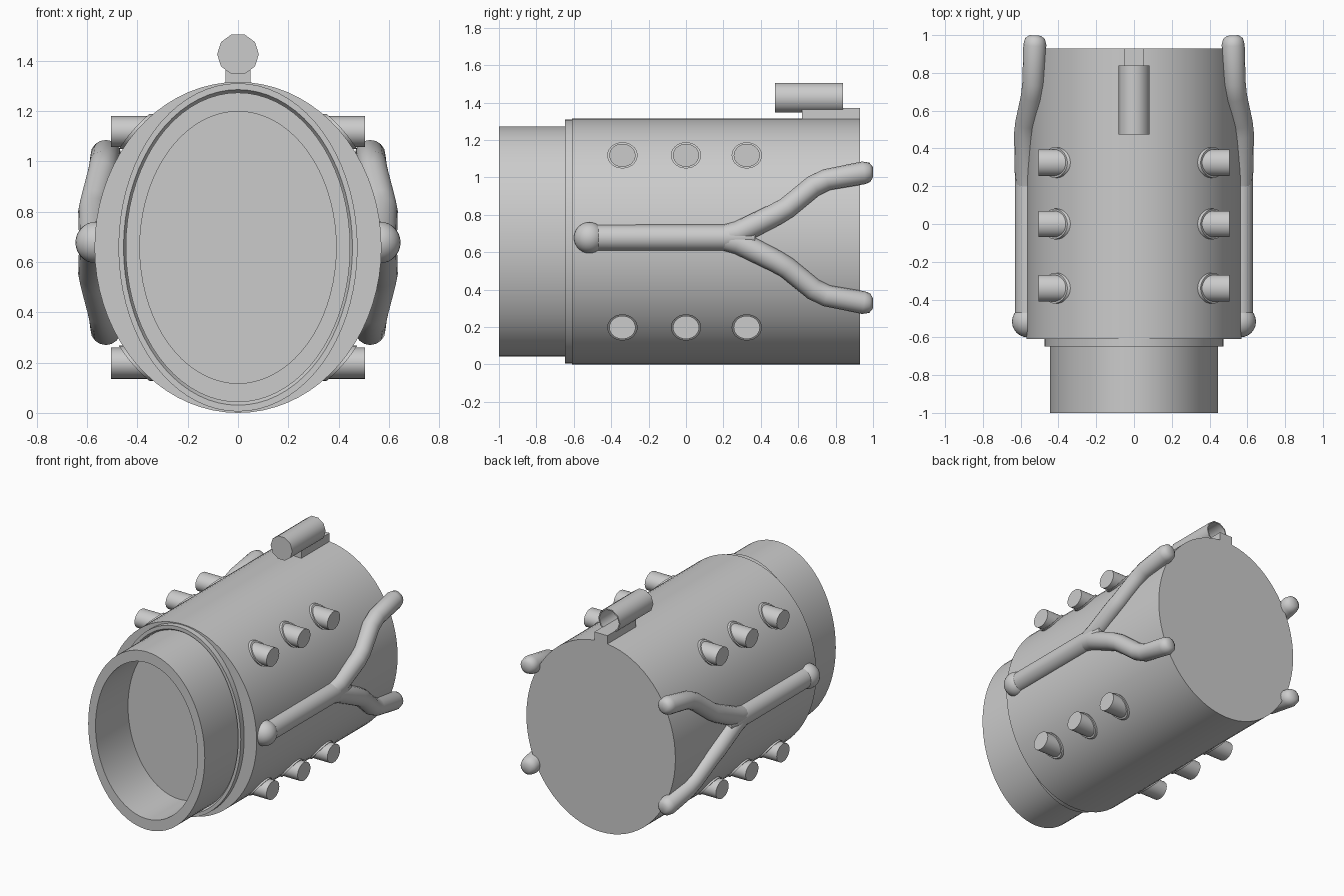
import bpy, bmesh, math
from mathutils import Vector

if "Cube" in bpy.data.objects:
    bpy.data.objects.remove(bpy.data.objects["Cube"])

CZ = 0.6575            # height of the body axis
RX, RZ = 0.57, 0.6575  # body ellipse radii


def finish(name, bm, mirror=False, angle=35):
    bmesh.ops.recalc_face_normals(bm, faces=bm.faces[:])
    me = bpy.data.meshes.new(name)
    bm.to_mesh(me)
    bm.free()
    ob = bpy.data.objects.new(name, me)
    bpy.context.collection.objects.link(ob)
    bpy.ops.object.select_all(action='DESELECT')
    ob.select_set(True)
    bpy.context.view_layer.objects.active = ob
    bpy.ops.object.shade_smooth_by_angle(angle=math.radians(angle))
    if mirror:
        mod = ob.modifiers.new("mirror_x", 'MIRROR')
        mod.use_clip = False
        mod.use_mirror_merge = False
    return ob


def add_loft(bm, rings):
    """Skin a list of equal-length point rings and cap both ends."""
    loops = [[bm.verts.new(p) for p in ring] for ring in rings]
    n = len(loops[0])
    for a, b in zip(loops, loops[1:]):
        for i in range(n):
            j = (i + 1) % n
            bm.faces.new((a[i], a[j], b[j], b[i]))
    bm.faces.new(loops[0])
    bm.faces.new(loops[-1])


def oval(y, rx, rz, z=CZ, n=72):
    return [(rx * math.cos(2 * math.pi * i / n), y, z + rz * math.sin(2 * math.pi * i / n))
            for i in range(n)]


def add_pipe(bm, path, n=16):
    """Sweep a round section along (x, y, z, radius) points."""
    pts = [Vector(p[:3]) for p in path]
    rings = []
    for k, p in enumerate(pts):
        d1 = (p - pts[max(k - 1, 0)]).normalized()
        d2 = (pts[min(k + 1, len(pts) - 1)] - p).normalized()
        t = (d1 + d2).normalized()
        u = t.cross(Vector((1, 0, 0))).normalized()
        v = t.cross(u)
        rings.append([p + path[k][3] * (math.cos(2 * math.pi * i / n) * u
                                        + math.sin(2 * math.pi * i / n) * v) for i in range(n)])
    add_loft(bm, rings)


# Body, stepped collar with groove, and hollow front tube in one profile
bm = bmesh.new()
profile = [(0.93, RX, RZ), (-0.61, RX, RZ), (-0.61, 0.475, 0.652), (-0.648, 0.475, 0.652),
           (-0.648, 0.455, 0.627), (-0.63, 0.446, 0.615), (-1.0, 0.446, 0.615),
           (-1.0, 0.39, 0.54), (-0.645, 0.39, 0.54)]
add_loft(bm, [oval(*p) for p in profile])
finish("body", bm)

# Side pegs with a raised base that follows the body surface
pegs, bases = bmesh.new(), bmesh.new()


def peg_ring(y, z, ry, rz, x=None, n=28):
    ring = []
    for i in range(n):
        a = 2 * math.pi * i / n
        pz = z + rz * math.sin(a)
        px = x
        if px is None:
            px = RX * math.sqrt(1 - ((pz - CZ) / RZ) ** 2) + 0.015
        ring.append((px, y + ry * math.cos(a), pz))
    return ring


for y in (-0.34, 0.0, 0.325):
    for z in (CZ - 0.46, CZ + 0.46):
        add_loft(pegs, [peg_ring(y, z, 0.07, 0.062, x) for x in (0.3, 0.505)])
        add_loft(bases, [peg_ring(y, z, 0.081, 0.07, 0.3), peg_ring(y, z, 0.081, 0.07)])
finish("pegs", pegs, mirror=True)
finish("peg_bases", bases, mirror=True)

# Forked side pipes: stem, two branches and a ball at the front end
PZ = 0.677
bm = bmesh.new()
add_pipe(bm, [(0.56, -0.5, PZ, 0.07), (0.56, 0.2, PZ, 0.071), (0.565, 0.3, PZ, 0.065),
              (0.565, 0.37, PZ, 0.045)])
branch = [(0.562, 0.17, 0.0, 0.06), (0.568, 0.28, 0.025, 0.064), (0.575, 0.48, 0.125, 0.06),
          (0.57, 0.54, 0.16, 0.058), (0.54, 0.68, 0.275, 0.058), (0.533, 0.75, 0.31, 0.058),
          (0.525, 0.95, 0.347, 0.061), (0.524, 0.982, 0.35, 0.052), (0.523, 0.998, 0.35, 0.03)]
for s in (1, -1):
    add_pipe(bm, [(x, y, PZ + s * dz, r) for x, y, dz, r in branch])
finish("forked_pipes", bm, mirror=True, angle=60)

bm = bmesh.new()
bmesh.ops.create_uvsphere(bm, u_segments=24, v_segments=14, radius=0.083)
bmesh.ops.translate(bm, verts=bm.verts[:], vec=(0.563, -0.517, PZ))
finish("pipe_balls", bm, mirror=True, angle=60)

# Top barrel, open at the back, on a flat bracket
bm = bmesh.new()
add_loft(bm, [oval(y, r, r, 1.425, 10) for y, r in
              ((0.475, 0.083), (0.84, 0.083), (0.84, 0.075), (0.49, 0.075))])
finish("top_barrel", bm, angle=40)

bm = bmesh.new()
bmesh.ops.create_cube(bm, size=1)
bmesh.ops.scale(bm, verts=bm.verts[:], vec=(0.1, 0.31, 0.09))
bmesh.ops.translate(bm, verts=bm.verts[:], vec=(0, 0.775, 1.325))
finish("barrel_bracket", bm)
